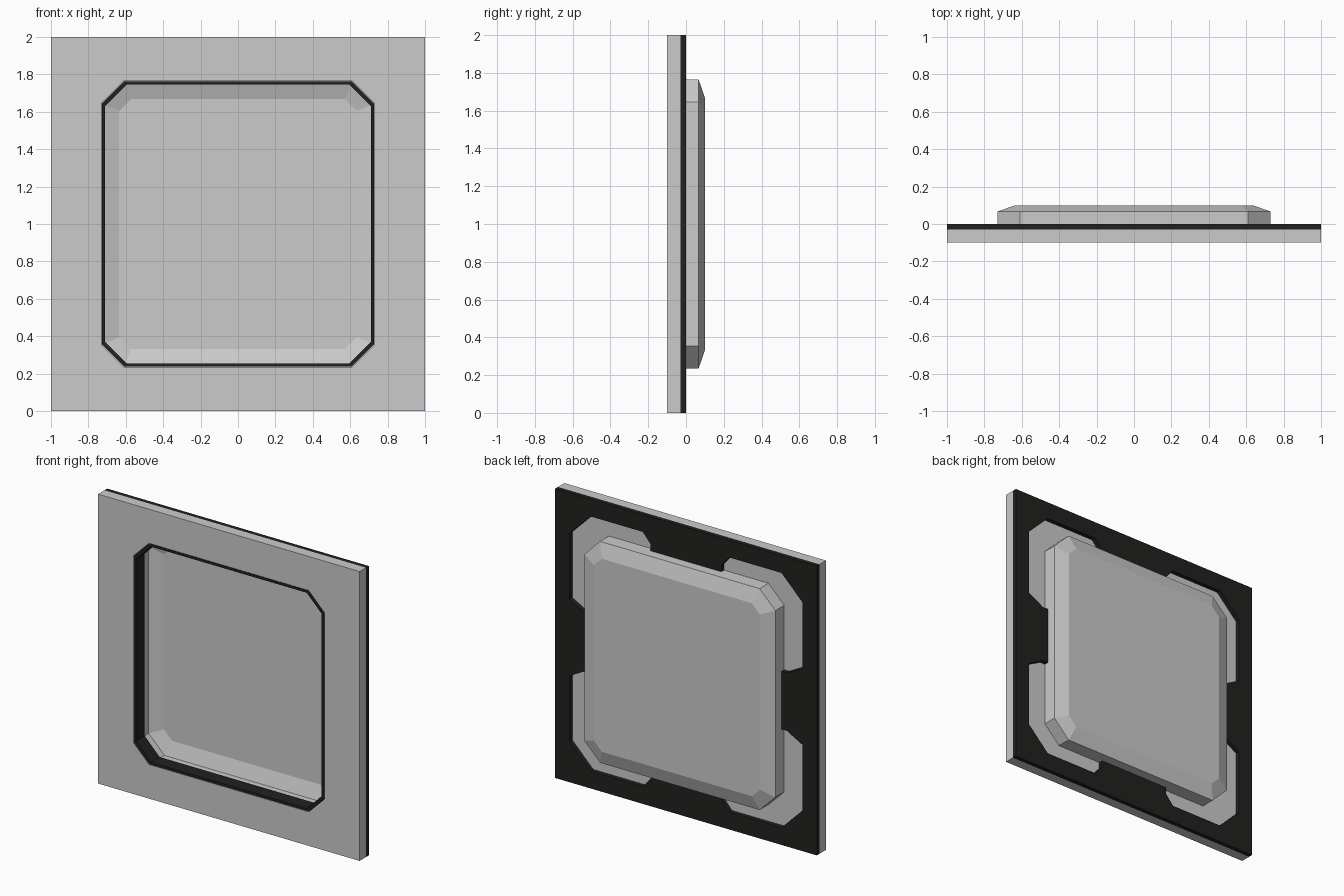
import bpy, bmesh

if "Cube" in bpy.data.objects:
    bpy.data.objects.remove(bpy.data.objects["Cube"])

dark = bpy.data.materials.new("dark_rubber")
dark.diffuse_color = (0.015, 0.015, 0.014, 1)
dark.use_nodes = True
dark.node_tree.nodes["Principled BSDF"].inputs["Base Color"].default_value = dark.diffuse_color
CZ = 1.0  # height of the panel centre


def octagon(w, h, c):
    """Rectangle outline with clipped corners, half sizes w and h."""
    return mirrored([(w, h - c), (w - c, h)])


def mirrored(quarter):
    """Mirror a first-quadrant outline into a closed loop."""
    half = quarter + [(-x, z) for x, z in reversed(quarter)]
    return half + [(-x, -z) for x, z in half]


def finish(bm, name, mat=None):
    mesh = bpy.data.meshes.new(name)
    bm.to_mesh(mesh)
    bm.free()
    obj = bpy.data.objects.new(name, mesh)
    bpy.context.collection.objects.link(obj)
    if mat:
        mesh.materials.append(mat)
    return obj


def plate(name, outer, inner, y0, y1, mat=None):
    """Flat plate with a hole, extruded from y0 to y1."""
    bm = bmesh.new()
    edges = []
    for loop in (outer, inner):
        vs = [bm.verts.new((x, y0, z + CZ)) for x, z in loop]
        edges += [bm.edges.new((vs[i - 1], vs[i])) for i in range(len(vs))]
    bmesh.ops.triangle_fill(bm, use_beauty=True, use_dissolve=False, edges=edges)
    ext = bmesh.ops.extrude_face_region(bm, geom=bm.faces[:], use_keep_orig=True)
    top = [g for g in ext["geom"] if isinstance(g, bmesh.types.BMVert)]
    bmesh.ops.translate(bm, verts=top, vec=(0, y1 - y0, 0))
    bmesh.ops.recalc_face_normals(bm, faces=bm.faces[:])
    return finish(bm, name, mat)


square = [(1, 1), (-1, 1), (-1, -1), (1, -1)]
opening = octagon(0.73, 0.765, 0.12)

# Front panel with clipped-corner opening
plate("front_panel", square, opening, -0.1, -0.03)

# Dark seal lining the opening
plate("opening_seal", octagon(0.728, 0.763, 0.12), octagon(0.71, 0.745, 0.115),
      -0.1, -0.005, dark)

# Dark rear frame with tabs reaching the tray in the middle of each side
tabs = mirrored([(0.73, 0.2), (0.77, 0.2), (0.89, 0.265), (0.89, 0.72),
                 (0.73, 0.88), (0.33, 0.88), (0.27, 0.81), (0.27, 0.765)])
plate("rear_frame", square, tabs, -0.03, 0, dark)

# Recessed tray bulging out of the back, open at the front
bm = bmesh.new()
rings = []
for loop, y in ((opening, -0.03), (opening, 0.067),
                (octagon(0.635, 0.667, 0.062), 0.1)):
    rings.append([bm.verts.new((x, y, z + CZ)) for x, z in loop])
for a, b in zip(rings, rings[1:]):
    for i in range(len(a)):
        bm.faces.new((a[i - 1], a[i], b[i], b[i - 1]))
back = bm.faces.new(rings[-1])
bmesh.ops.recalc_face_normals(bm, faces=bm.faces[:])
back.normal_update()
if back.normal.y < 0:
    bmesh.ops.reverse_faces(bm, faces=bm.faces[:])
finish(bm, "recessed_tray")
